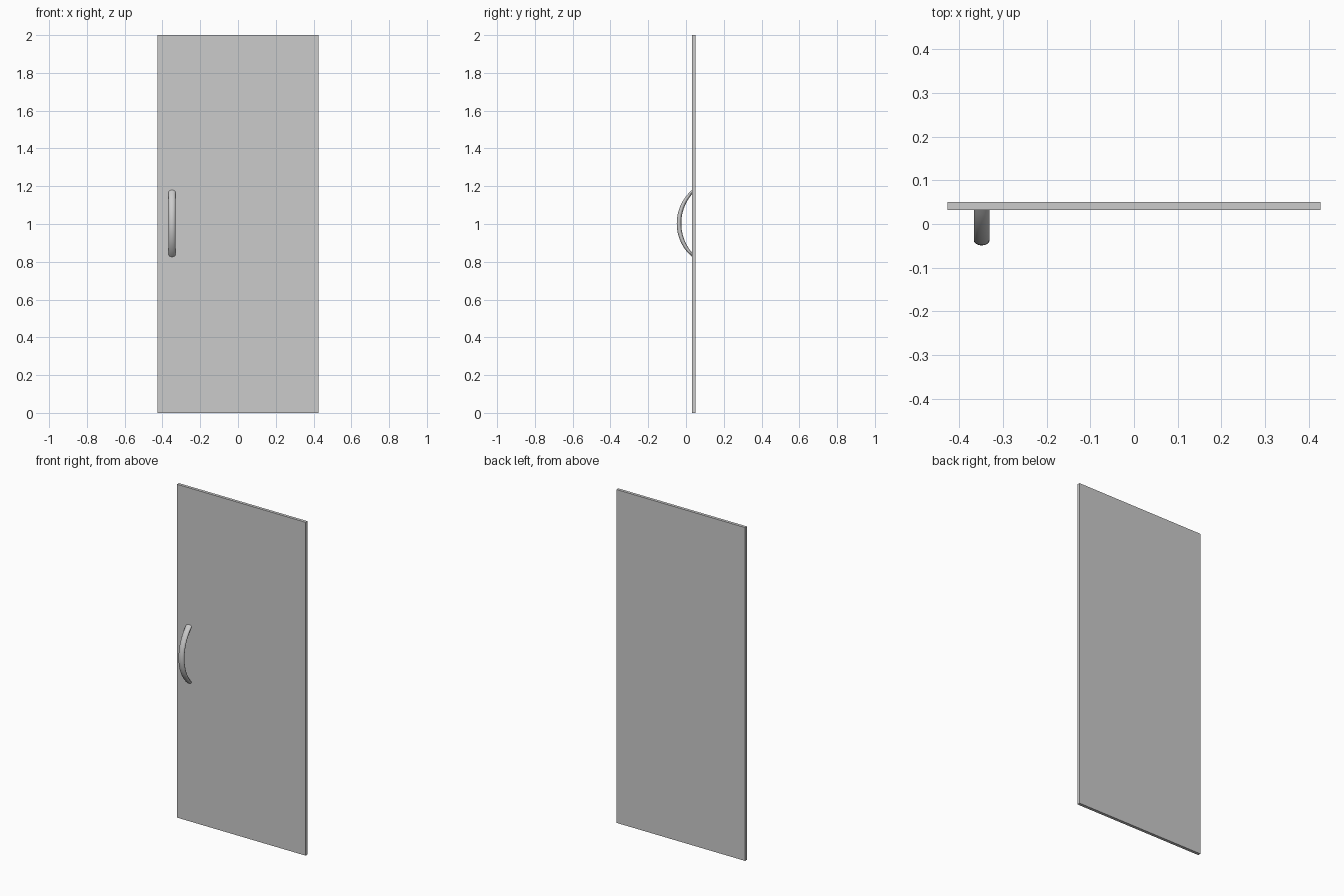
import bpy, bmesh
from math import sin, cos, asin, pi
from mathutils import Vector

if "Cube" in bpy.data.objects:
    bpy.data.objects.remove(bpy.data.objects["Cube"])

FACE_Y = 0.032      # front face of the door panel


def finish(bm, name):
    bmesh.ops.recalc_face_normals(bm, faces=bm.faces[:])
    mesh = bpy.data.meshes.new(name)
    bm.to_mesh(mesh)
    bm.free()
    obj = bpy.data.objects.new(name, mesh)
    bpy.context.collection.objects.link(obj)
    return obj


def arc_point(apex_y, half_height, t):
    """Point on a bow that meets the door face at t = -1 and t = 1."""
    depth = FACE_Y - apex_y
    radius = (half_height ** 2 + depth ** 2) / (2 * depth)
    a = t * asin(half_height / radius)
    return Vector((0, apex_y + radius * (1 - cos(a)), radius * sin(a)))


# Flat door panel
bm = bmesh.new()
bmesh.ops.create_cube(bm, size=1)
for v in bm.verts:
    v.co = Vector((v.co.x * 0.854, 0.041 + v.co.y * 0.018, 1 + v.co.z * 2))
finish(bm, "door_panel")

# Bowed pull handle: oval rings swept between an outer and an inner arc
SEGMENTS, SIDES = 32, 24
bm = bmesh.new()
rings = []
for i in range(SEGMENTS + 1):
    t = 2 * i / SEGMENTS - 1
    outer = arc_point(-0.049, 0.177, t)
    inner = arc_point(-0.025, 0.155, t)
    centre = (outer + inner) / 2 + Vector((-0.349, 0, 1.003))
    half = (outer - inner) / 2
    rings.append([bm.verts.new(centre + half * cos(a) + Vector((0.018 * sin(a), 0, 0)))
                  for a in (2 * pi * k / SIDES for k in range(SIDES))])
for r0, r1 in zip(rings, rings[1:]):
    for k in range(SIDES):
        n = (k + 1) % SIDES
        bm.faces.new((r0[k], r0[n], r1[n], r1[k]))
bm.faces.new(rings[0])
bm.faces.new(rings[-1])
handle = finish(bm, "pull_handle")
bpy.context.view_layer.objects.active = handle
handle.select_set(True)
bpy.ops.object.shade_smooth_by_angle()
